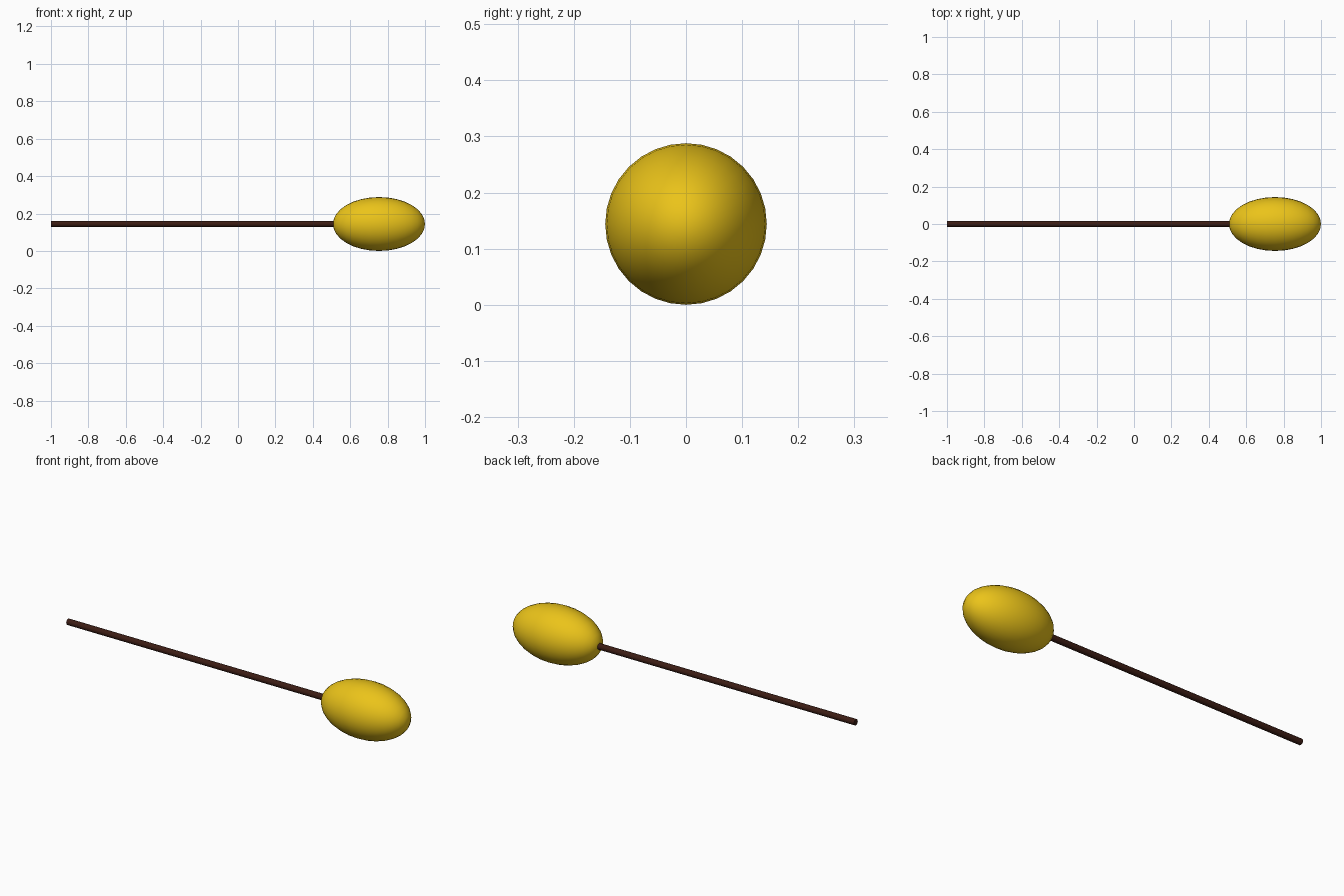
import bpy, math

if "Cube" in bpy.data.objects:
    bpy.data.objects.remove(bpy.data.objects["Cube"])


def colour(obj, name, rgb):
    mat = bpy.data.materials.new(name)
    mat.diffuse_color = (*rgb, 1)
    mat.use_nodes = True
    mat.node_tree.nodes["Principled BSDF"].inputs["Base Color"].default_value = mat.diffuse_color
    obj.data.materials.append(mat)


def finish(obj, name):
    obj.name = name
    bpy.ops.object.transform_apply(location=False, rotation=True, scale=True)
    bpy.ops.object.shade_smooth_by_angle(angle=math.radians(40))


R = 0.144          # head radius, also the axis height
HEAD_HALF = 0.246  # half length of the head

# Thin handle along x, its end buried in the head
x0, x1 = -1.0, 0.54
bpy.ops.mesh.primitive_cylinder_add(vertices=12, radius=0.016, depth=x1 - x0,
                                    location=((x0 + x1) / 2, 0, R),
                                    rotation=(0, math.pi / 2, 0))
handle = bpy.context.object
finish(handle, "handle")
colour(handle, "dark_wood", (0.045, 0.012, 0.007))

# Stretched padded head, poles on the handle axis
bpy.ops.mesh.primitive_uv_sphere_add(segments=32, ring_count=16, radius=1,
                                     location=(1 - HEAD_HALF, 0, R),
                                     rotation=(0, math.pi / 2, 0))
head = bpy.context.object
head.scale = (R, R, HEAD_HALF)
finish(head, "head")
colour(head, "yellow", (0.83, 0.55, 0.01))
